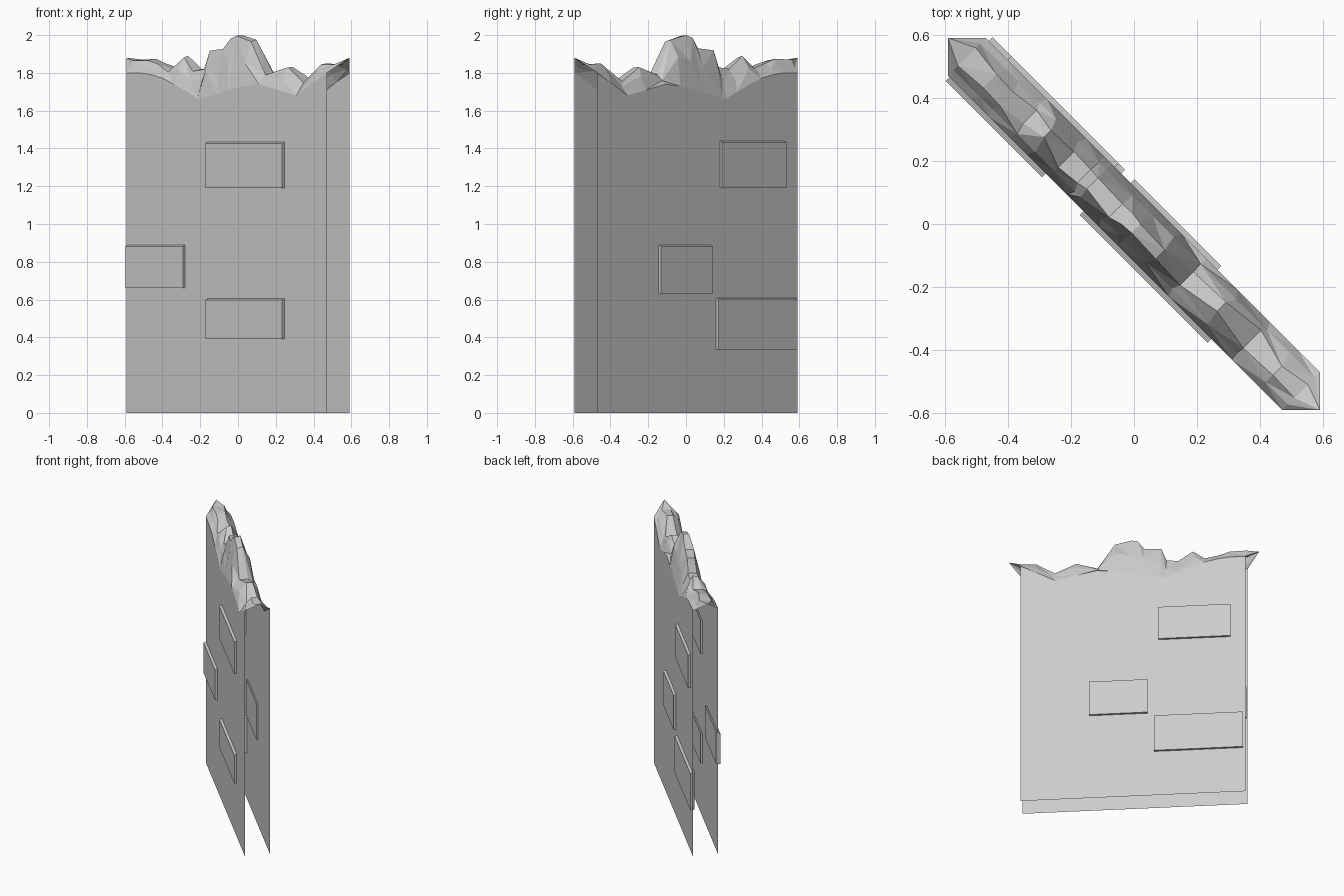
import bpy, bmesh, random
from mathutils import Matrix, Vector

cube = bpy.data.objects.get("Cube")
if cube:
    bpy.data.objects.remove(cube)

random.seed(4)
R2 = 2 ** 0.5
HALF = 0.085            # half the wall thickness
TURN = Matrix(((1 / R2, 1 / R2, 0), (-1 / R2, 1 / R2, 0), (0, 0, 1)))

stone = bpy.data.materials.new("stone_grey")
stone.use_nodes = True
GREY = (0.6, 0.6, 0.6, 1)
stone.diffuse_color = GREY
stone.node_tree.nodes["Principled BSDF"].inputs["Base Color"].default_value = GREY


def at(s, v, z):
    """Point at s along the wall and v across it, on the diagonal."""
    return TURN @ Vector((s * R2, v, z))


def finish(name, bm):
    mesh = bpy.data.meshes.new(name)
    bm.to_mesh(mesh)
    bm.free()
    mesh.materials.append(stone)
    obj = bpy.data.objects.new(name, mesh)
    bpy.context.collection.objects.link(obj)
    return obj


# Stations along the wall: position, sheet top, ridge top, ridge half width
STATIONS = [
    (-.53, 1.80, 1.87, .040), (-.455, 1.80, 1.875, .03), (-.40, 1.79, 1.85, .03),
    (-.335, 1.77, 1.825, .03), (-.28, 1.74, 1.89, .015), (-.21, 1.70, 1.82, .035),
    (-.155, 1.665, 1.83, .03), (-.13, 1.665, 1.92, .025), (-.05, 1.69, 1.93, .03),
    (-.02, 1.70, 1.985, .025), (.01, 1.71, 2.0, .02), (.09, 1.73, 1.975, .02),
    (.17, 1.74, 1.79, .03), (.27, 1.71, 1.83, .02), (.37, 1.68, 1.755, .04),
    (.46, 1.75, 1.85, .02), (.53, 1.80, 1.845, .03)]

# Flat sheets with a broken top edge, open at the ends and below
for name, v in (("front_sheet", -HALF), ("back_sheet", HALF)):
    bm = bmesh.new()
    ends = [(STATIONS[-1][0], 0), (STATIONS[0][0], 0)]
    outline = ends + [(s, edge) for s, edge, _, _ in STATIONS]
    face = bm.faces.new([bm.verts.new(at(s, v, z)) for s, z in outline])
    if v > 0:
        face.normal_flip()
    finish(name, bm)

# Crumbled top: rows from the front edge over the ridge to the back edge
bm = bmesh.new()
rows = []
for s, edge, ridge, w in STATIONS:
    inner = s not in (STATIONS[0][0], STATIONS[-1][0])
    mid = [edge + (ridge - edge) * random.uniform(.3, .65) for _ in range(2)]
    shift = random.uniform(-.012, .012) if inner else 0
    slip = [random.uniform(-.012, .012) if inner else 0 for _ in range(2)]
    pts = [(s, -HALF, edge), (s + slip[0], -.06, mid[0]),
           (s, shift - w, ridge - random.uniform(0, .012)), (s, shift + w, ridge),
           (s + slip[1], .06, mid[1]), (s, HALF, edge)]
    rows.append([bm.verts.new(at(*p)) for p in pts])
for i, (a, b) in enumerate(zip(rows, rows[1:])):
    for j in range(len(a) - 1):
        q = [a[j], b[j], b[j + 1], a[j + 1]]
        if (i + j) % 2:
            q = q[1:] + q[:1]
        bm.faces.new((q[0], q[1], q[2]))
        bm.faces.new((q[0], q[2], q[3]))

# Pointed overhang at each end
for row, s in ((rows[0], -.59), (rows[-1], .59)):
    tip = bm.verts.new(at(s, 0, 1.88))
    for p, q in zip(row, row[1:]):
        bm.faces.new((p, tip, q) if s > 0 else (tip, p, q))
finish("crumbled_top", bm)

# Raised stones with slanted tops: name, side, start, end, bottom, top
STONES = [
    ("front_stone_upper", -1, -.10, .305, 1.19, 1.44),
    ("front_stone_lower", -1, -.10, .305, .39, .61),
    ("front_stone_middle", -1, -.525, -.22, .66, .895),
    ("back_stone_upper", 1, -.46, -.12, 1.19, 1.445),
    ("back_stone_middle", 1, -.07, .205, .63, .895),
    ("back_stone_lower", 1, -.52, -.10, .335, .615)]
for name, side, s0, s1, z0, z1 in STONES:
    bm = bmesh.new()
    bmesh.ops.create_cube(bm, size=1)
    for vert in bm.verts:
        outer = vert.co.y * side > 0
        s = s1 if vert.co.x > 0 else s0
        z = z0 if vert.co.z < 0 else (z1 - .013 if outer else z1)
        vert.co = at(s, side * (HALF + (.016 if outer else -.012)), z)
    bmesh.ops.recalc_face_normals(bm, faces=bm.faces)
    finish(name, bm)
